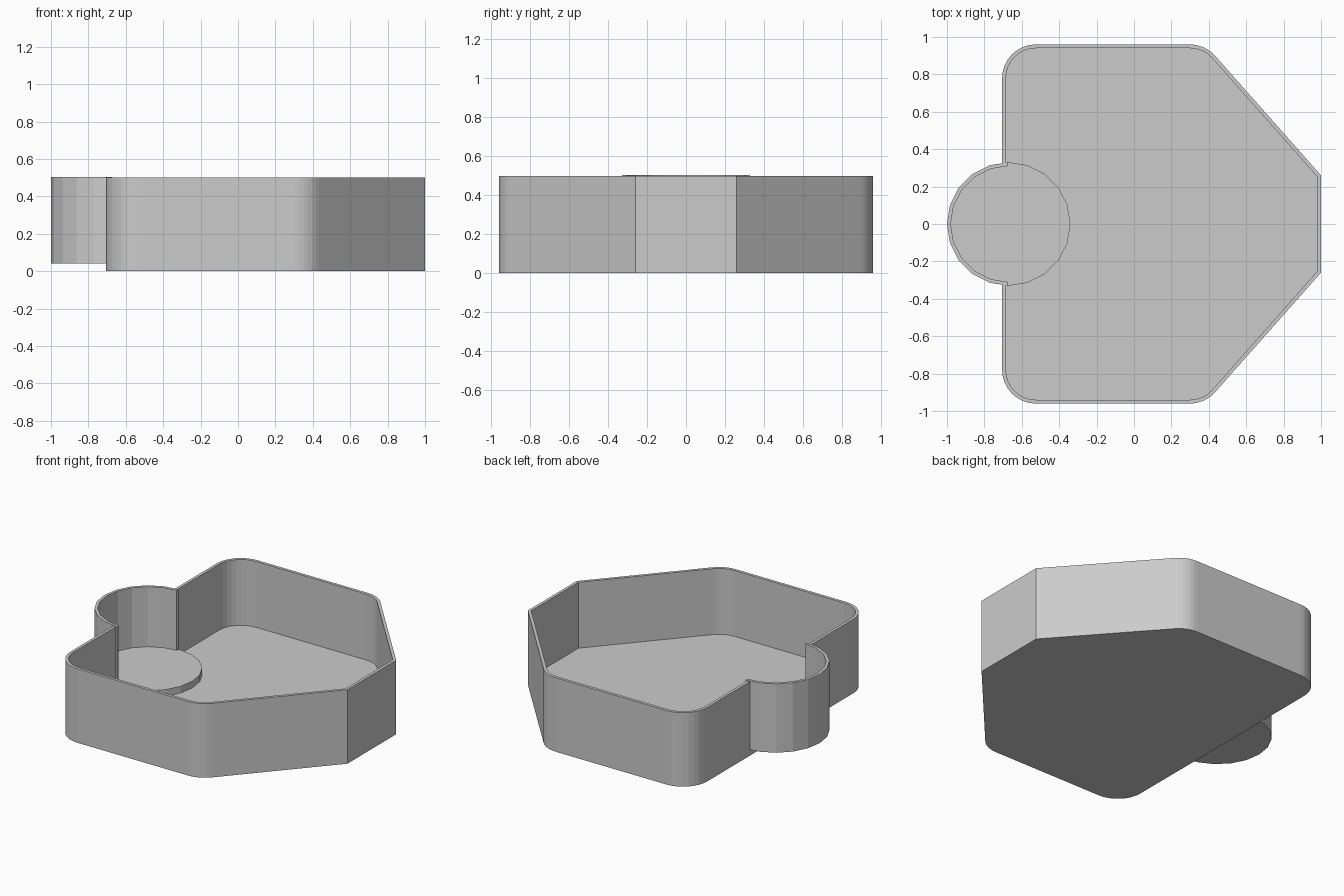
import bpy, bmesh
from math import cos, sin, radians
from mathutils import Vector

if "Cube" in bpy.data.objects:
    bpy.data.objects.remove(bpy.data.objects["Cube"])


def prism(name, pts, z0, z1):
    """Extrude a counter-clockwise outline from z0 to z1."""
    bm = bmesh.new()
    face = bm.faces.new([bm.verts.new((p[0], p[1], z0)) for p in pts])
    ext = bmesh.ops.extrude_face_region(bm, geom=[face], use_keep_orig=True)
    top = [g for g in ext["geom"] if isinstance(g, bmesh.types.BMVert)]
    bmesh.ops.translate(bm, verts=top, vec=(0, 0, z1 - z0))
    bmesh.ops.recalc_face_normals(bm, faces=bm.faces[:])
    mesh = bpy.data.meshes.new(name)
    bm.to_mesh(mesh)
    bm.free()
    ob = bpy.data.objects.new(name, mesh)
    bpy.context.collection.objects.link(ob)
    return ob


def carve(ob, cutter):
    """Cut, bake the result and remove the helper."""
    mod = ob.modifiers.new("hollow", "BOOLEAN")
    mod.operation = "DIFFERENCE"
    mod.solver = "EXACT"
    mod.object = cutter
    cutter.hide_render = True
    bpy.context.view_layer.objects.active = ob
    bpy.ops.object.modifier_apply(modifier=mod.name)
    bpy.data.objects.remove(cutter)


def fillet(a, b, c, r, n):
    """Arc points rounding corner b between a and c."""
    a, b, c = Vector(a), Vector(b), Vector(c)
    u, v = (a - b).normalized(), (c - b).normalized()
    half = u.angle(v) / 2
    centre = b + (u + v).normalized() * (r / sin(half))
    d = r * cos(half) / sin(half)
    s, e = b + u * d - centre, b + v * d - centre
    turn = s.angle(e)
    out = []
    for i in range(n + 1):
        t = turn * i / n
        out.append(centre + Vector((s.x * cos(t) - s.y * sin(t),
                                    s.x * sin(t) + s.y * cos(t))))
    return out


def inset(pts, d):
    """Mitred inward offset of a convex counter-clockwise outline."""
    out = []
    for i, p in enumerate(pts):
        e1 = (p - pts[i - 1]).normalized()
        e2 = (pts[(i + 1) % len(pts)] - p).normalized()
        n1, n2 = Vector((-e1.y, e1.x)), Vector((-e2.y, e2.x))
        out.append(p + (n1 + n2) * (d / (1 + n1.dot(n2))))
    return out


WALL, R = 0.02, 0.18

# Tray outline: tapered right side, four rounded corners
tip_lo, tip_hi = (1, -0.26), (1, 0.26)
rt, lt, lb, rb = (0.38, 0.96), (-0.705, 0.96), (-0.705, -0.96), (0.38, -0.96)
part_a = [Vector(tip_lo), Vector(tip_hi)] + fillet(tip_hi, rt, lt, R, 6) + fillet(rt, lt, lb, R, 8)
part_b = fillet(lt, lb, rb, R, 8) + fillet(lb, rb, tip_lo, R, 6)
outline = part_a + part_b

# Tray hollow, with an opening in the left wall for the round bay
inner = inset(outline, WALL)
k, xi, gap = len(part_a), -0.705 + WALL, 0.32
opening = [(xi, gap), (-0.8, gap), (-0.8, -gap), (xi, -gap)]
tray = prism("tray", outline, 0, 0.5)
carve(tray, prism("tray_cutter", inner[:k] + opening + inner[k:], 0.055, 0.7))

# Round bay: 20-sided disc with a wall on its outer half only
CX, RB, END = -0.67, 0.33, -0.675


def ring(r, start, stop):
    return [(CX + r * cos(radians(a)), r * sin(radians(a))) for a in range(start, stop, 18)]


bay = prism("round_bay", ring(RB, 0, 360), 0.04, 0.505)
ri = RB - WALL
hollow = [(-0.2, -0.4), (-0.2, 0.4), (END, 0.4), (END, ri)]
hollow += ring(ri, 108, 253) + [(END, -ri), (END, -0.4)]
carve(bay, prism("bay_cutter", hollow, 0.1, 0.7))
